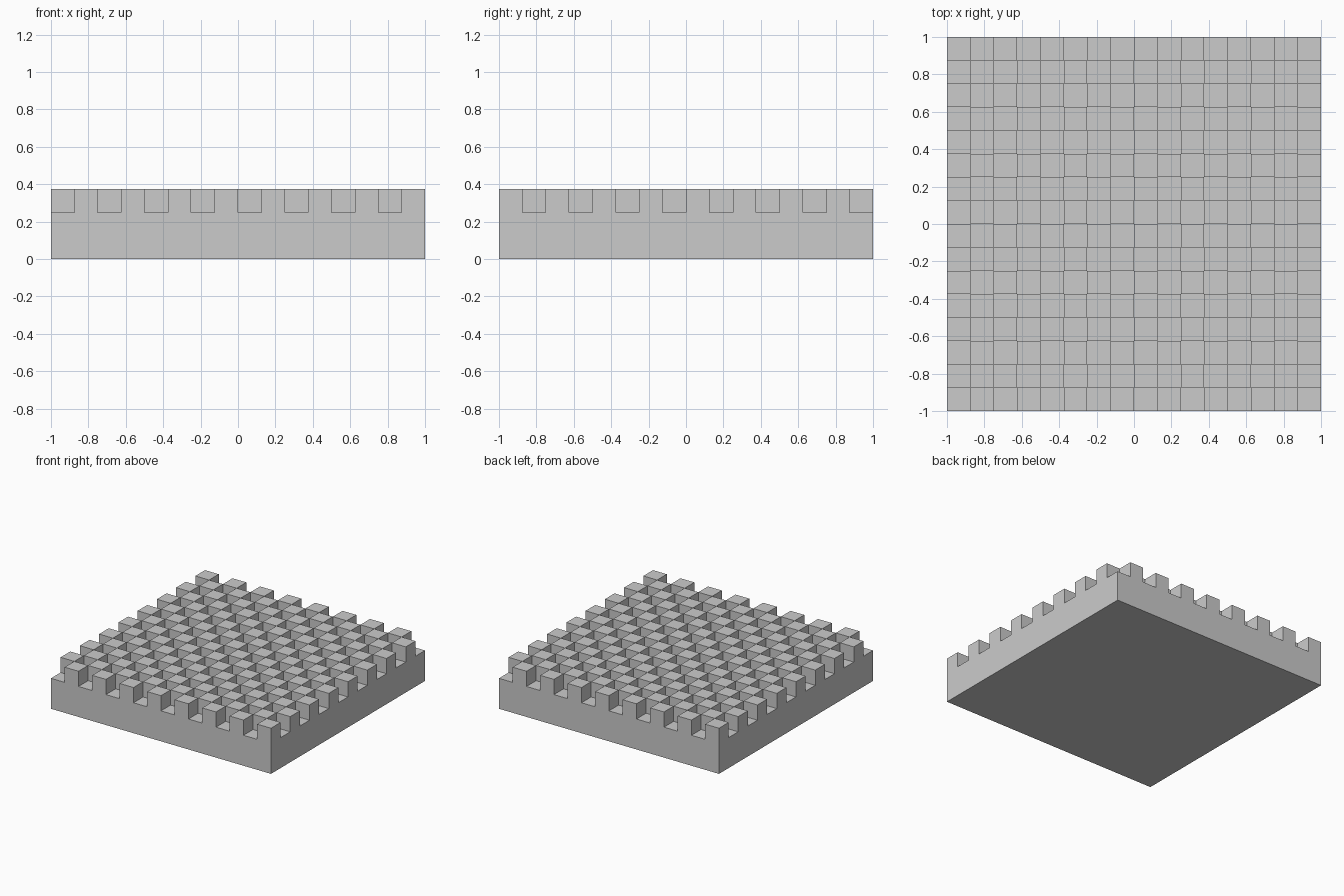
import bpy, bmesh
from math import floor
from mathutils import Vector

if "Cube" in bpy.data.objects:
    bpy.data.objects.remove(bpy.data.objects["Cube"])

N = 16            # cells per side
CELL = 2 / N      # cell width and block height
BASE = 0.25       # slab height

bm = bmesh.new()

# Slab top, divided into cells
bmesh.ops.create_grid(bm, x_segments=N, y_segments=N, size=1)
bmesh.ops.translate(bm, verts=bm.verts[:], vec=(0, 0, BASE))


def is_raised(face):
    c = face.calc_center_median()
    return (floor((c.x + 1) / CELL) + floor((c.y + 1) / CELL)) % 2 == 1


raised = [f for f in bm.faces if is_raised(f)]

# Slab sides and underside
border = [e for e in bm.edges if e.is_boundary]
ext = bmesh.ops.extrude_edge_only(bm, edges=border)["geom"]
bmesh.ops.translate(bm, verts=[g for g in ext if isinstance(g, bmesh.types.BMVert)],
                    vec=(0, 0, -BASE))
bmesh.ops.contextual_create(bm, geom=[e for e in bm.edges if e.is_boundary])

# Alternate cells pulled up into cubes
tops = bmesh.ops.extrude_discrete_faces(bm, faces=raised)["faces"]
for f in tops:
    bmesh.ops.translate(bm, verts=f.verts[:], vec=Vector((0, 0, CELL)))

# Merge coplanar side strips
bmesh.ops.dissolve_limit(bm, angle_limit=0.01, verts=bm.verts[:], edges=bm.edges[:])
bmesh.ops.recalc_face_normals(bm, faces=bm.faces[:])

mesh = bpy.data.meshes.new("checkered_block")
bm.to_mesh(mesh)
bm.free()
obj = bpy.data.objects.new("checkered_block", mesh)
bpy.context.collection.objects.link(obj)
